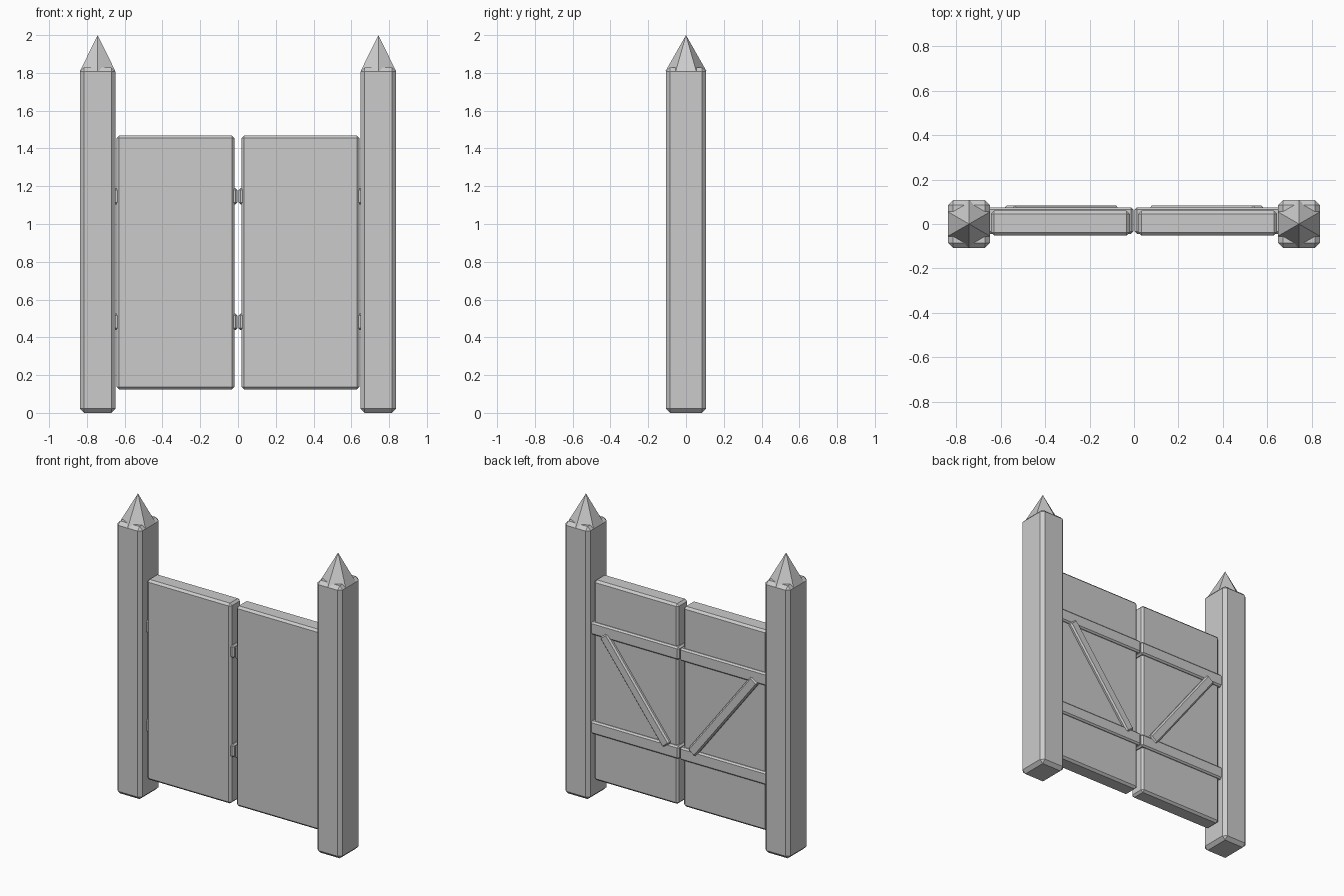
import bpy, bmesh, math
from mathutils import Matrix, Vector

if "Cube" in bpy.data.objects:
    bpy.data.objects.remove(bpy.data.objects["Cube"])

grey = bpy.data.materials.new("plain_grey")
grey.diffuse_color = (0.6, 0.6, 0.6, 1)
grey.use_nodes = True
grey.node_tree.nodes["Principled BSDF"].inputs["Base Color"].default_value = grey.diffuse_color


def finish(name, bm):
    me = bpy.data.meshes.new(name)
    bm.to_mesh(me)
    bm.free()
    me.materials.append(grey)
    ob = bpy.data.objects.new(name, me)
    bpy.context.collection.objects.link(ob)
    return ob


def block(name, lo, hi, bevel, place=Matrix()):
    """Chamfered box between two corners, then moved by a matrix."""
    lo, hi = Vector(lo), Vector(hi)
    bm = bmesh.new()
    bmesh.ops.create_cube(bm, size=1)
    bmesh.ops.scale(bm, vec=hi - lo, verts=bm.verts)
    bmesh.ops.translate(bm, vec=(lo + hi) / 2, verts=bm.verts)
    bmesh.ops.bevel(bm, geom=bm.edges[:], offset=bevel, segments=1,
                    profile=0.5, affect='EDGES')
    bm.transform(place)
    return finish(name, bm)


def spike(name, x, radius, z0, z1):
    """Six-sided point with corners facing front and back."""
    bm = bmesh.new()
    ring = [bm.verts.new((x + radius * math.sin(i * math.pi / 3),
                          radius * math.cos(i * math.pi / 3), z0)) for i in range(6)]
    tip = bm.verts.new((x, 0, z1))
    bm.faces.new(ring)
    for i in range(6):
        bm.faces.new((ring[i], tip, ring[(i + 1) % 6]))
    bmesh.ops.recalc_face_normals(bm, faces=bm.faces)
    return finish(name, bm)


for side, s in (("left", -1), ("right", 1)):
    def span(a, b):
        return sorted((s * a, s * b))

    # Gate post and its pointed top
    x0, x1 = span(0.649, 0.837)
    block(side + "_post", (x0, -0.107, 0), (x1, 0.107, 1.829), 0.022)
    spike(side + "_post_point", s * 0.743, 0.108, 1.81, 2.0)

    # Door leaf
    x0, x1 = span(0.019, 0.644)
    block(side + "_door", (x0, -0.052, 0.124), (x1, 0.06, 1.468), 0.014)

    # Cross rails passing through the leaf
    x0, x1 = span(0.003, 0.66)
    for label, z in (("lower", 0.482), ("upper", 1.147)):
        block(f"{side}_{label}_rail", (x0, -0.044, z - 0.043),
              (x1, 0.075, z + 0.043), 0.01)

    # Diagonal brace on the back
    a, b = Vector((s * 0.092, 0, 0.51)), Vector((s * 0.562, 0, 1.125))
    d = b - a
    place = Matrix.Translation((a + b) / 2) @ Matrix.Rotation(math.atan2(d.x, d.z), 4, 'Y')
    h = d.length / 2
    block(side + "_brace", (-0.033, -0.03, -h), (0.033, 0.083, h), 0.01, place)
